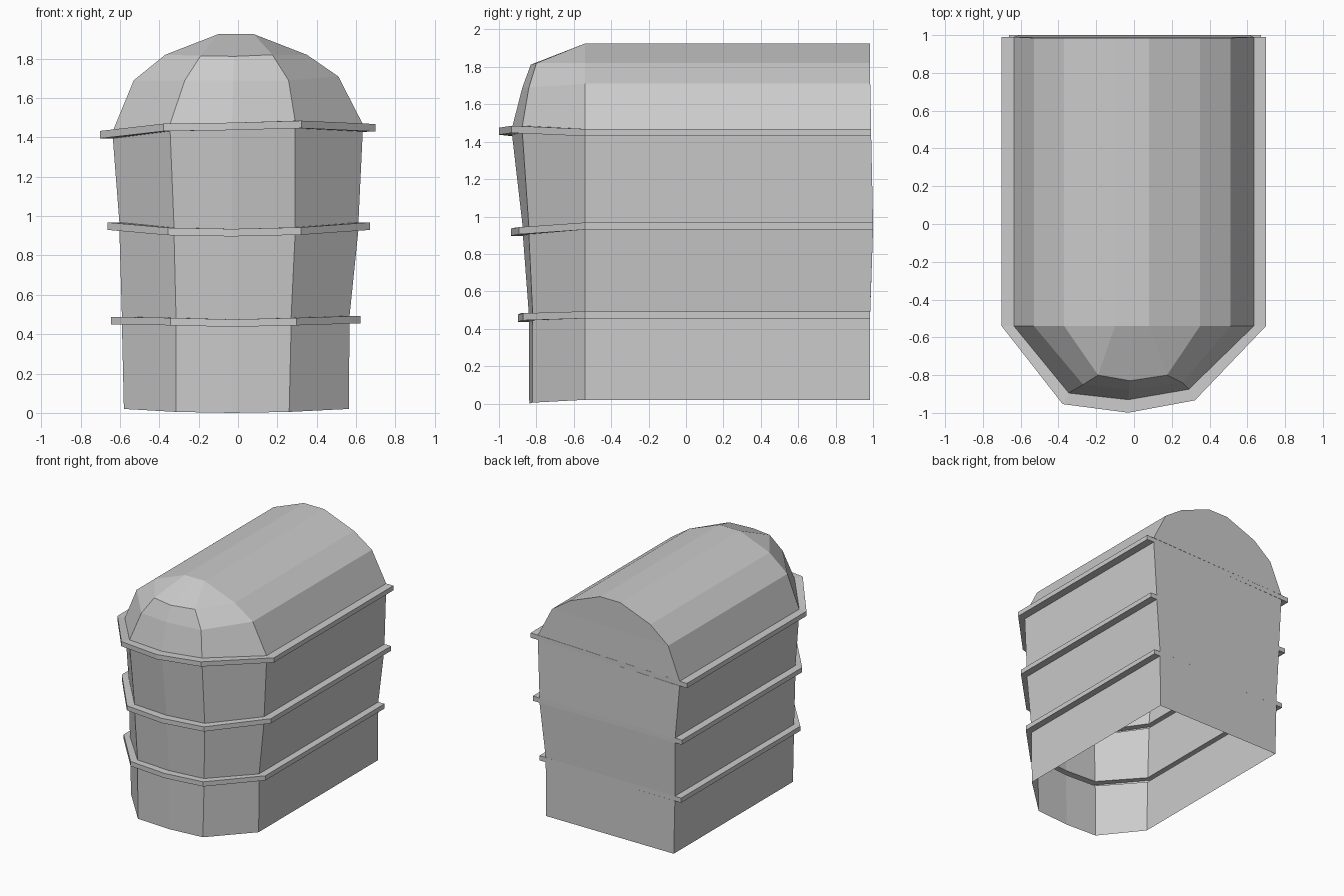
import bpy, bmesh

if "Cube" in bpy.data.objects:
    bpy.data.objects.remove(bpy.data.objects["Cube"])

SHOULDER = -0.54   # y where the straight side walls turn into the faceted nose
BAND_H = 0.038

# level: left x, nose-left x, nose-mid x, nose-right x, right x,
#        nose y (left, mid, right), z (left, nose-left, mid, nose-right, right), back y, band width
LEVELS = [
    ((-.58, -.315, -.03, .26, .563), (-.83, -.838, -.82), (.02, .005, 0, .005, .02), .985, 0),
    ((-.59, -.315, -.03, .27, .567), (-.835, -.84, -.82), (.45, .445, .437, .445, .455), .985, .056),
    ((-.603, -.325, -.03, .29, .612), (-.86, -.872, -.84), (.93, .903, .897, .905, .93), 1.0, .06),
    ((-.636, -.345, -.03, .29, .634), (-.895, -.93, -.875), (1.395, 1.432, 1.437, 1.447, 1.43), .99, .065),
    ((-.53, -.27, -.025, .257, .51), (-.85, -.875, -.84), (1.69, 1.69, 1.69, 1.69, 1.71), .985, 0),
    ((-.37, -.19, -.02, .175, .35), (-.80, -.83, -.80), (1.82, 1.815, 1.812, 1.82, 1.82), .985, 0),
    ((-.10, -.10, -.01, .08, .08), (SHOULDER,) * 3, (1.925,) * 5, .985, 0),
]


def ring(level, out=0, up=0):
    """Plan outline of one level, optionally pushed outward and upward."""
    xs, ny, zs, back, _ = level
    shift = (-out, -out * .5, 0, out * .5, out)
    ys = (SHOULDER, ny[0] - out * .9, ny[1] - out * 1.06, ny[2] - out * .9, SHOULDER)
    pts = [(x + s, y, z + up) for x, s, y, z in zip(xs, shift, ys, zs)]
    return [(pts[0][0], back, pts[0][2])] + pts + [(pts[-1][0], back, pts[-1][2])]


# Stack of outlines: plain levels, plus a stepped ledge at each band
rings = []
for lv in LEVELS:
    rings.append(ring(lv))
    if lv[4]:
        rings += [ring(lv, lv[4]), ring(lv, lv[4], BAND_H), ring(lv, 0, BAND_H)]

# Loft walls, bands, dome and back wall; the underside stays open
bm = bmesh.new()
rows = [[bm.verts.new(p) for p in r] for r in rings]
for a, b in zip(rows, rows[1:]):
    for i in range(len(a)):
        j = (i + 1) % len(a)
        bm.faces.new((a[i], a[j], b[j], b[i]))
bm.faces.new(rows[-1])   # roof ridge strip
bmesh.ops.remove_doubles(bm, verts=bm.verts, dist=0.0005)
bmesh.ops.recalc_face_normals(bm, faces=bm.faces)

mesh = bpy.data.meshes.new("banded_shell")
bm.to_mesh(mesh)
bm.free()
shell = bpy.data.objects.new("banded_shell", mesh)
bpy.context.collection.objects.link(shell)
